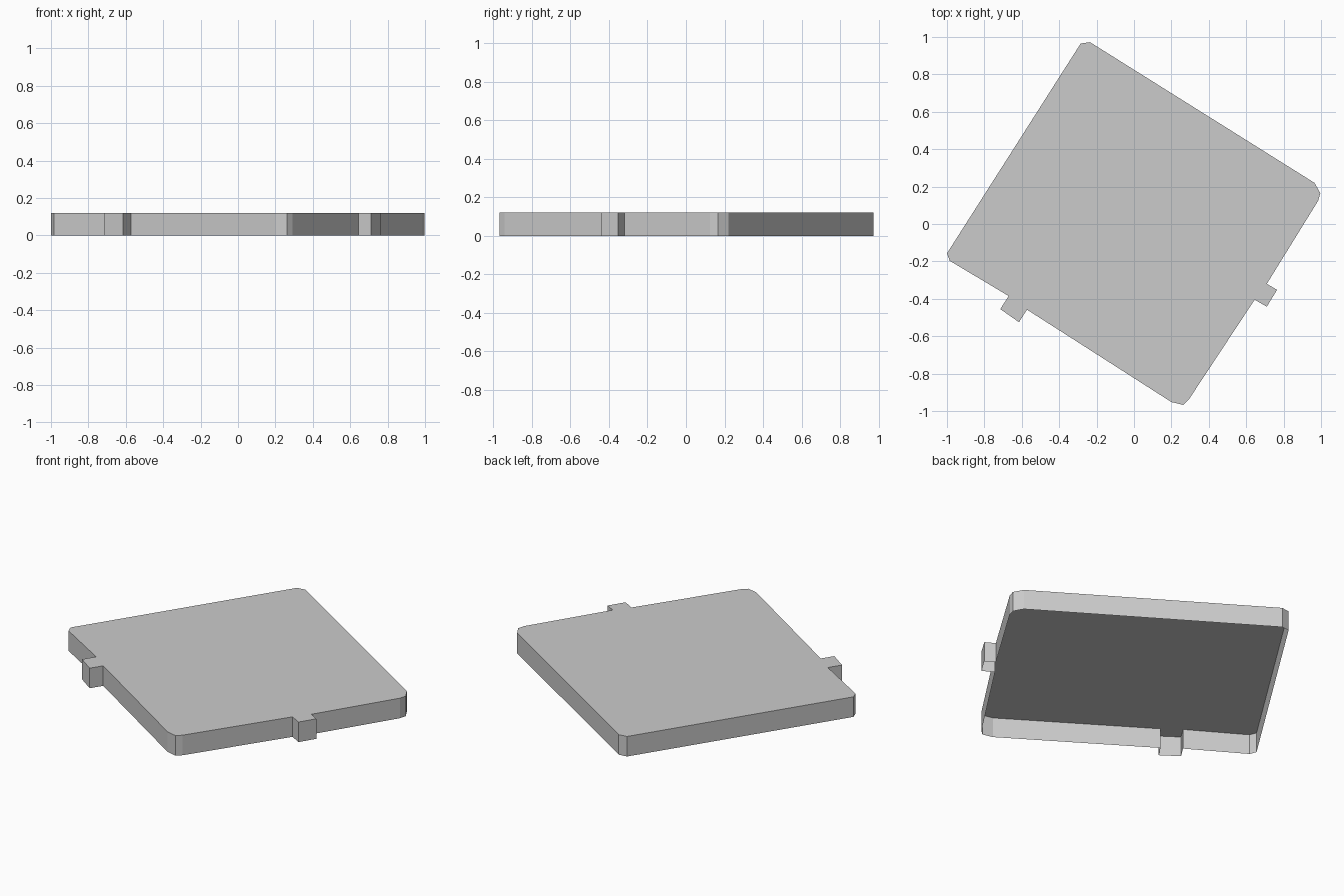
import bpy
import bmesh

cube = bpy.data.objects.get("Cube")
if cube:
    bpy.data.objects.remove(cube, do_unlink=True)

HEIGHT = 0.12

grey = bpy.data.materials.new("light_grey")
grey.use_nodes = True
colour = (0.6, 0.6, 0.6, 1)
grey.diffuse_color = colour
grey.node_tree.nodes["Principled BSDF"].inputs["Base Color"].default_value = colour

# Clockwise outline: each run is a clipped corner or a square tab
back_corner = [(-0.285, 0.965), (-0.235, 0.972)]
right_corner = [(0.965, 0.22), (0.996, 0.165), (0.985, 0.125)]
right_tab = [(0.71, -0.32), (0.765, -0.352), (0.71, -0.442), (0.645, -0.405)]
front_corner = [(0.292, -0.94), (0.263, -0.967), (0.20, -0.952)]
front_tab = [(-0.572, -0.458), (-0.615, -0.525), (-0.715, -0.455), (-0.67, -0.385)]
left_corner = [(-0.985, -0.197), (-1.0, -0.157)]
outline = (back_corner + right_corner + right_tab + front_corner
           + front_tab + left_corner)
outline.reverse()


def add_part(name, build):
    bm = bmesh.new()
    build(bm)
    mesh = bpy.data.meshes.new(name)
    bm.to_mesh(mesh)
    bm.free()
    mesh.materials.append(grey)
    part = bpy.data.objects.new(name, mesh)
    bpy.context.collection.objects.link(part)
    return part


def ring(bm, z):
    return [bm.verts.new((x, y, z)) for x, y in outline]


# Flat top with tabs
def build_top(bm):
    bm.faces.new(ring(bm, HEIGHT))


# Thin skirt, open underneath
def build_skirt(bm):
    low, high = ring(bm, 0), ring(bm, HEIGHT)
    for i in range(len(low)):
        j = (i + 1) % len(low)
        bm.faces.new((low[i], low[j], high[j], high[i]))


add_part("top_plate", build_top)
add_part("side_skirt", build_skirt)
